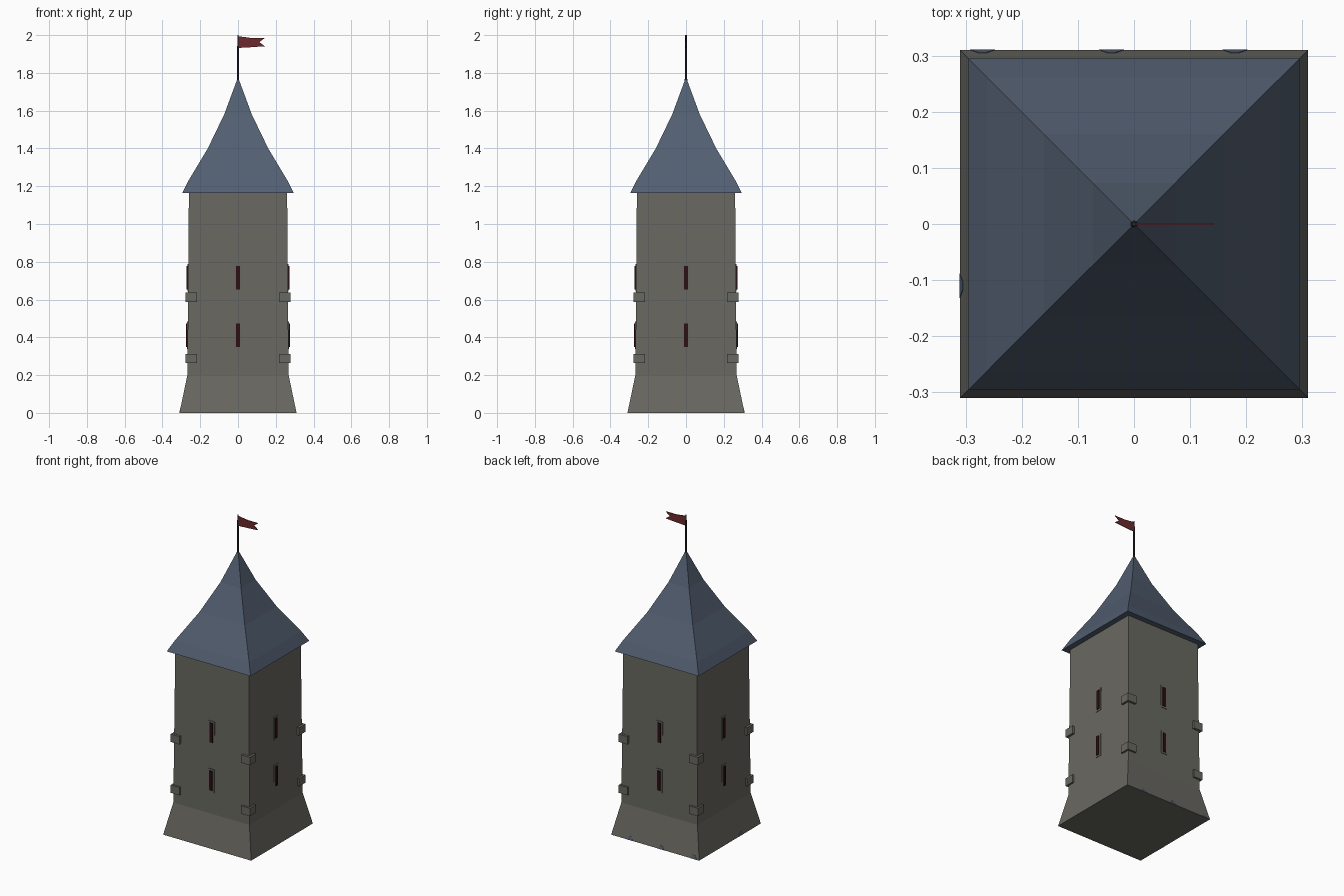
import bpy, math
from mathutils import Matrix, Vector

if "Cube" in bpy.data.objects:
    bpy.data.objects.remove(bpy.data.objects["Cube"])


def material(name, rgb):
    m = bpy.data.materials.new(name)
    m.diffuse_color = (*rgb, 1)
    m.use_nodes = True
    m.node_tree.nodes["Principled BSDF"].inputs["Base Color"].default_value = m.diffuse_color
    return m


stone = material("grey stone", (0.141, 0.138, 0.119))
slate = material("blue slate", (0.084, 0.112, 0.162))
dark = material("dark window", (0.03, 0.004, 0.005))
red = material("red cloth", (0.150, 0.022, 0.024))
iron = material("dark pole", (0.025, 0.023, 0.023))


def make(name, verts, faces, mat):
    me = bpy.data.meshes.new(name)
    me.from_pydata(verts, [], faces)
    me.materials.append(mat)
    ob = bpy.data.objects.new(name, me)
    bpy.context.collection.objects.link(ob)
    return ob


def lathe(name, profile, mat, sides=4):
    """Stack of polygon rings from (half width, z) pairs, closed at both ends."""
    k = 1 / math.cos(math.pi / sides)
    verts, faces = [], []
    for r, z in profile:
        for i in range(sides):
            a = (i + 0.5) * 2 * math.pi / sides
            verts.append((r * k * math.cos(a), r * k * math.sin(a), z))
    for j in range(len(profile) - 1):
        for i in range(sides):
            n = (i + 1) % sides
            faces.append((j * sides + i, j * sides + n,
                          (j + 1) * sides + n, (j + 1) * sides + i))
    faces.append(tuple(reversed(range(sides))))
    faces.append(tuple(range(len(verts) - sides, len(verts))))
    return make(name, verts, faces, mat)


def prism(name, outline, y0, y1, mat, turn=0):
    """Extrude an x-z outline between y0 (front) and y1, then turn about z."""
    n = len(outline)
    rot = Matrix.Rotation(turn, 3, 'Z')
    verts = [rot @ Vector((x, y, z)) for y in (y0, y1) for x, z in outline]
    faces = [tuple(range(n)), tuple(reversed(range(n, 2 * n)))]
    faces += [(i, i + n, (i + 1) % n + n, (i + 1) % n) for i in range(n)]
    return make(name, verts, faces, mat)


def rect(x0, x1, z0, z1):
    return [(x0, z0), (x1, z0), (x1, z1), (x0, z1)]


# Tower walls with flared foot, and curved pyramid roof
lathe("tower_walls", [(0.31, 0), (0.268, 0.2), (0.26, 1.175)], stone)
lathe("roof", [(0.295, 1.165), (0.262, 1.23), (0.16, 1.4),
               (0.073, 1.58), (0.001, 1.775)], slate)

# Window slits with thin frames, and corner stones, on all four sides
for side in range(4):
    turn = side * math.pi / 2
    for z, wall in ((0.412, 0.266), (0.716, 0.2635)):
        prism("window_frame", rect(-0.021, 0.021, z - 0.073, z + 0.073),
              -wall - 0.004, -wall + 0.01, stone, turn)
        prism("window_slit", rect(-0.010, 0.010, z - 0.062, z + 0.062),
              -wall - 0.009, -wall + 0.01, dark, turn)
    for z in (0.288, 0.612):
        prism("corner_stone", rect(0.217, 0.279, z - 0.025, z + 0.025),
              -0.279, -0.217, stone, turn)

# Small slate chips along the foot of the back and left walls
for turn, spots in ((math.pi, (-0.18, 0.04, 0.27)), (-math.pi / 2, (0.11,))):
    for x in spots:
        chip = prism("slate_chip", [(x - 0.022, 0), (x + 0.022, 0), (x + 0.008, 0.024),
                                    (x - 0.008, 0.024)], -0.311, -0.304, slate, turn)
        # lean each chip along the sloping foot
        rot = Matrix.Rotation(turn, 3, 'Z')
        for v in chip.data.vertices:
            v.co += rot @ Vector((0, v.co.z * 0.21, 0))

# Flagpole and swallow-tailed flag
lathe("flagpole", [(0.006, 1.75), (0.005, 1.82), (0.0035, 2.0)], iron, 6)
prism("flag", [(0, 1.932), (0.07, 1.936), (0.142, 1.941), (0.113, 1.963),
               (0.142, 1.985), (0.07, 1.985), (0, 1.994)], -0.002, 0.002, red)
